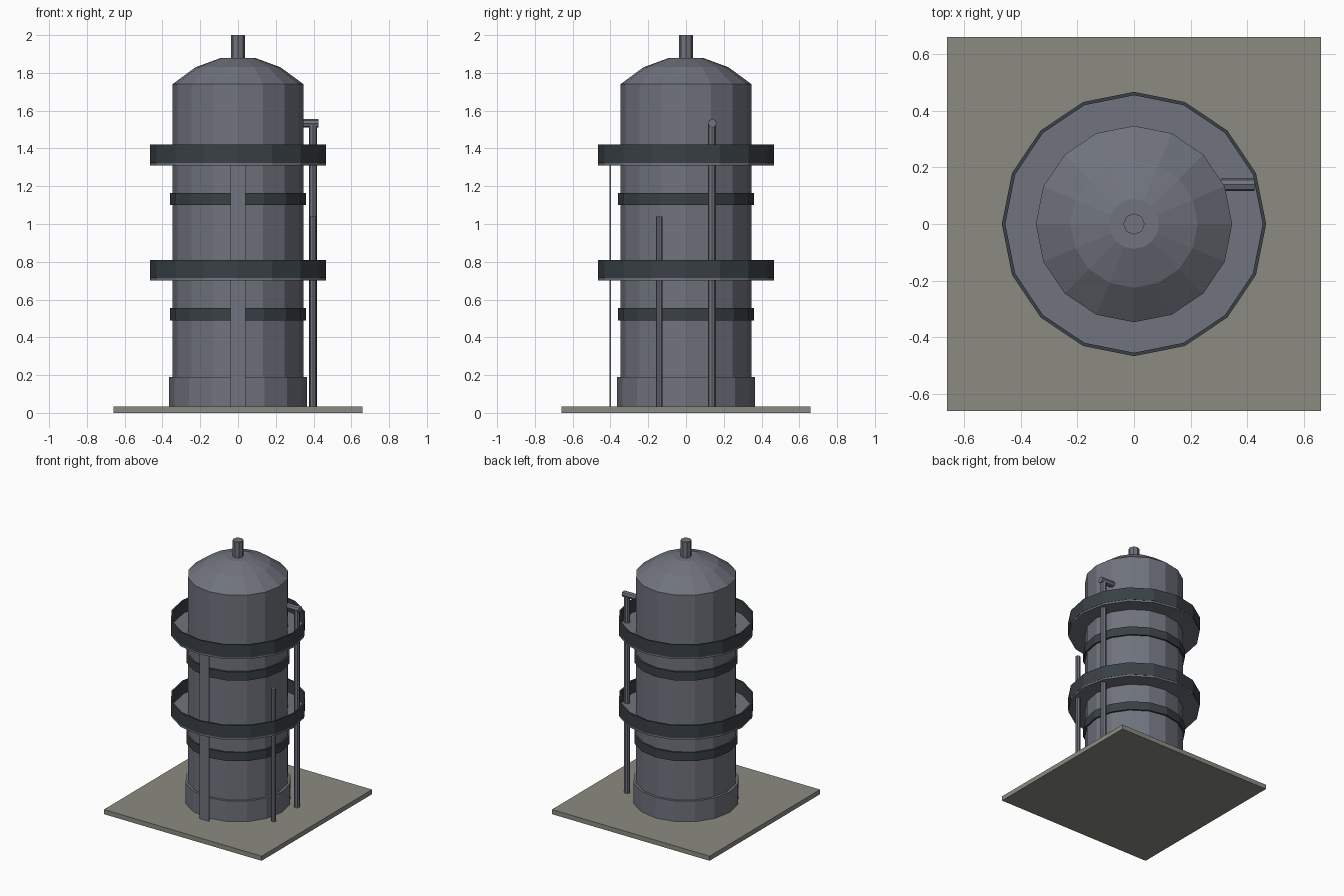
import bpy
import math

cube = bpy.data.objects.get("Cube")
if cube:
    bpy.data.objects.remove(cube, do_unlink=True)


def material(name, rgb):
    mat = bpy.data.materials.new(name)
    mat.use_nodes = True
    colour = (*rgb, 1.0)
    mat.diffuse_color = colour
    mat.node_tree.nodes["Principled BSDF"].inputs["Base Color"].default_value = colour
    return mat


steel = material("blue grey steel", (0.16, 0.172, 0.205))
dark = material("dark painted steel", (0.041, 0.052, 0.060))
concrete = material("concrete", (0.26, 0.26, 0.225))


def lathe(name, profile, mat, sides=16, closed=False):
    """Revolve (radius, z) points about z; closed profiles make rings, open ones get caps."""
    verts = [(r * math.cos(math.tau * i / sides), r * math.sin(math.tau * i / sides), z)
             for r, z in profile for i in range(sides)]
    n = len(profile)
    faces = []
    for k in range(n if closed else n - 1):
        a, b = k * sides, (k + 1) % n * sides
        for i in range(sides):
            j = (i + 1) % sides
            faces.append((a + i, a + j, b + j, b + i))
    if not closed:
        faces.append(tuple(reversed(range(sides))))
        faces.append(tuple(range((n - 1) * sides, n * sides)))
    mesh = bpy.data.meshes.new(name)
    mesh.from_pydata(verts, [], faces)
    mesh.materials.append(mat)
    obj = bpy.data.objects.new(name, mesh)
    bpy.context.collection.objects.link(obj)
    return obj


def box(name, centre, size, mat):
    bpy.ops.mesh.primitive_cube_add(size=1, location=centre)
    obj = bpy.context.object
    obj.name = name
    obj.scale = size
    obj.data.materials.append(mat)
    return obj


GROUND = 0.035

# Foundation slab
box("foundation_slab", (0, 0, GROUND / 2), (1.32, 1.32, GROUND), concrete)

# Vessel with faceted dome, skirt and top vent
lathe("vessel", [(0.347, GROUND), (0.347, 1.74), (0.225, 1.83), (0.088, 1.88)], steel)
lathe("skirt", [(0.365, GROUND), (0.365, 0.19)], steel)
lathe("top_vent", [(0.038, 1.87), (0.038, 2.0)], steel, sides=8)

# Reinforcing bands
for name, z in (("lower_band", 0.49), ("upper_band", 1.10)):
    lathe(name, [(0.36, z), (0.36, z + 0.065)], dark)

# Walkways: steel deck with a solid dark guard rail
for name, z in (("lower", 0.70), ("upper", 1.31)):
    lathe(name + "_deck", [(0.34, z), (0.465, z), (0.465, z + 0.015), (0.34, z + 0.015)],
          steel, closed=True)
    lathe(name + "_guard_rail", [(0.455, z + 0.013), (0.467, z + 0.013),
                                 (0.467, z + 0.11), (0.455, z + 0.11)], dark, closed=True)

# Ladder panel up to the upper walkway
box("ladder_panel", (0, -0.40, (GROUND + 1.31) / 2), (0.08, 0.008, 1.31 - GROUND), steel)

# Side pipes
tall = lathe("tall_pipe", [(0.021, GROUND), (0.021, 1.535)], steel, sides=8)
tall.location = (0.397, 0.137, 0)
short = lathe("short_pipe", [(0.018, GROUND), (0.018, 1.04)], steel, sides=8)
short.location = (0.397, -0.142, 0)
inlet = lathe("inlet_pipe", [(0.023, 0.31), (0.023, 0.425)], steel, sides=8)
inlet.location = (0, 0.139, 1.533)
inlet.rotation_euler = (0, math.pi / 2, 0)
